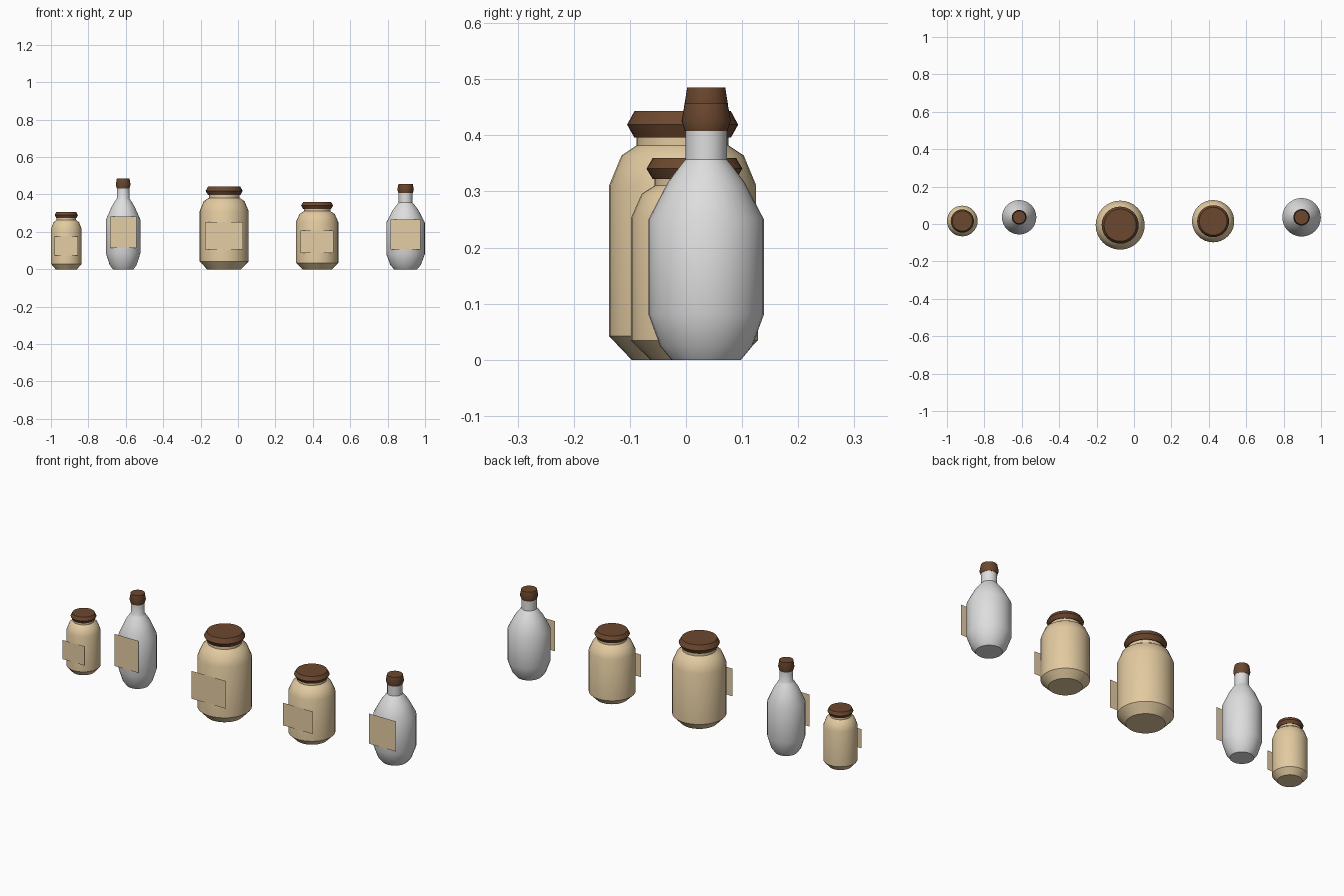
import bpy, bmesh, math

if "Cube" in bpy.data.objects:
    bpy.data.objects.remove(bpy.data.objects["Cube"])

SEGMENTS = 32


def material(name, r, g, b):
    """Flat colour given as sRGB bytes, stored linear."""
    def lin(c):
        c /= 255
        return c / 12.92 if c <= 0.04045 else ((c + 0.055) / 1.055) ** 2.4
    m = bpy.data.materials.new(name)
    m.diffuse_color = (lin(r), lin(g), lin(b), 1)
    m.use_nodes = True
    m.node_tree.nodes["Principled BSDF"].inputs["Base Color"].default_value = m.diffuse_color
    return m


TAN = material("tan glass", 226, 202, 160)
WHITE = material("pale glass", 222, 222, 222)
BROWN = material("brown stopper", 108, 72, 47)
PAPER = material("label paper", 229, 205, 164)


def add_object(name, bm, mat, location):
    mesh = bpy.data.meshes.new(name)
    bm.to_mesh(mesh)
    bm.free()
    mesh.materials.append(mat)
    ob = bpy.data.objects.new(name, mesh)
    ob.location = location
    bpy.context.collection.objects.link(ob)
    return ob


def lathe(name, profile, sr, sz, mat, location):
    """Closed turned solid from (radius, height) points, scaled by sr and sz."""
    bm = bmesh.new()
    rings = []
    for r, z in profile:
        rings.append([bm.verts.new((r * sr * math.cos(a), r * sr * math.sin(a), z * sz))
                      for a in (2 * math.pi * i / SEGMENTS for i in range(SEGMENTS))])
    for low, high in zip(rings, rings[1:]):
        for i in range(SEGMENTS):
            j = (i + 1) % SEGMENTS
            bm.faces.new((low[i], low[j], high[j], high[i]))
    bm.faces.new(rings[0][::-1])
    bm.faces.new(rings[-1])
    ob = add_object(name, bm, mat, location)
    bpy.ops.object.select_all(action='DESELECT')
    ob.select_set(True)
    bpy.context.view_layer.objects.active = ob
    bpy.ops.object.shade_smooth_by_angle(angle=math.radians(40))


def label(name, half_width, z0, z1, depth, location):
    """Flat paper card touching the front of the body."""
    bm = bmesh.new()
    corners = [(-half_width, z0), (half_width, z0), (half_width, z1), (-half_width, z1)]
    bm.faces.new([bm.verts.new((x, -depth, z)) for x, z in corners])
    add_object(name, bm, PAPER, location)


# Profiles of the widest jar and the right-hand bottle
JAR = [(0.091, 0), (0.131, 0.042), (0.131, 0.311), (0.109, 0.364),
       (0.082, 0.382), (0.082, 0.397)]
JAR_LID = [(0.086, 0.396), (0.099, 0.419), (0.086, 0.443)]
BOTTLE = [(0.062, 0), (0.082, 0.024), (0.103, 0.081), (0.103, 0.25), (0.068, 0.317),
          (0.044, 0.349), (0.037, 0.357), (0.037, 0.409)]
CORK = [(0.038, 0.408), (0.044, 0.426), (0.038, 0.457)]


def jar(name, x, y, radius, height):
    sr, sz, loc = radius / 0.131, height / 0.443, (x, y, 0)
    lathe(name + "_body", JAR, sr, sz, TAN, loc)
    lathe(name + "_lid", JAR_LID, sr, sz, BROWN, loc)
    label(name + "_label", 0.775 * radius, 0.107 * sz, 0.254 * sz, radius + 0.002, loc)


def bottle(name, x, y, radius, height):
    sr, sz, loc = radius / 0.103, height / 0.457, (x, y, 0)
    lathe(name + "_body", BOTTLE, sr, sz, WHITE, loc)
    lathe(name + "_cork", CORK, sr, sz, BROWN, loc)
    label(name + "_label", 0.775 * radius, 0.107 * sz, 0.267 * sz, radius + 0.002, loc)


# Row of containers, left to right
jar("small_jar", -0.918, 0.016, 0.082, 0.306)
bottle("tall_bottle", -0.614, 0.036, 0.092, 0.485)
jar("large_jar", -0.074, -0.006, 0.131, 0.443)
jar("medium_jar", 0.423, 0.015, 0.113, 0.36)
bottle("wide_bottle", 0.896, 0.036, 0.103, 0.457)
